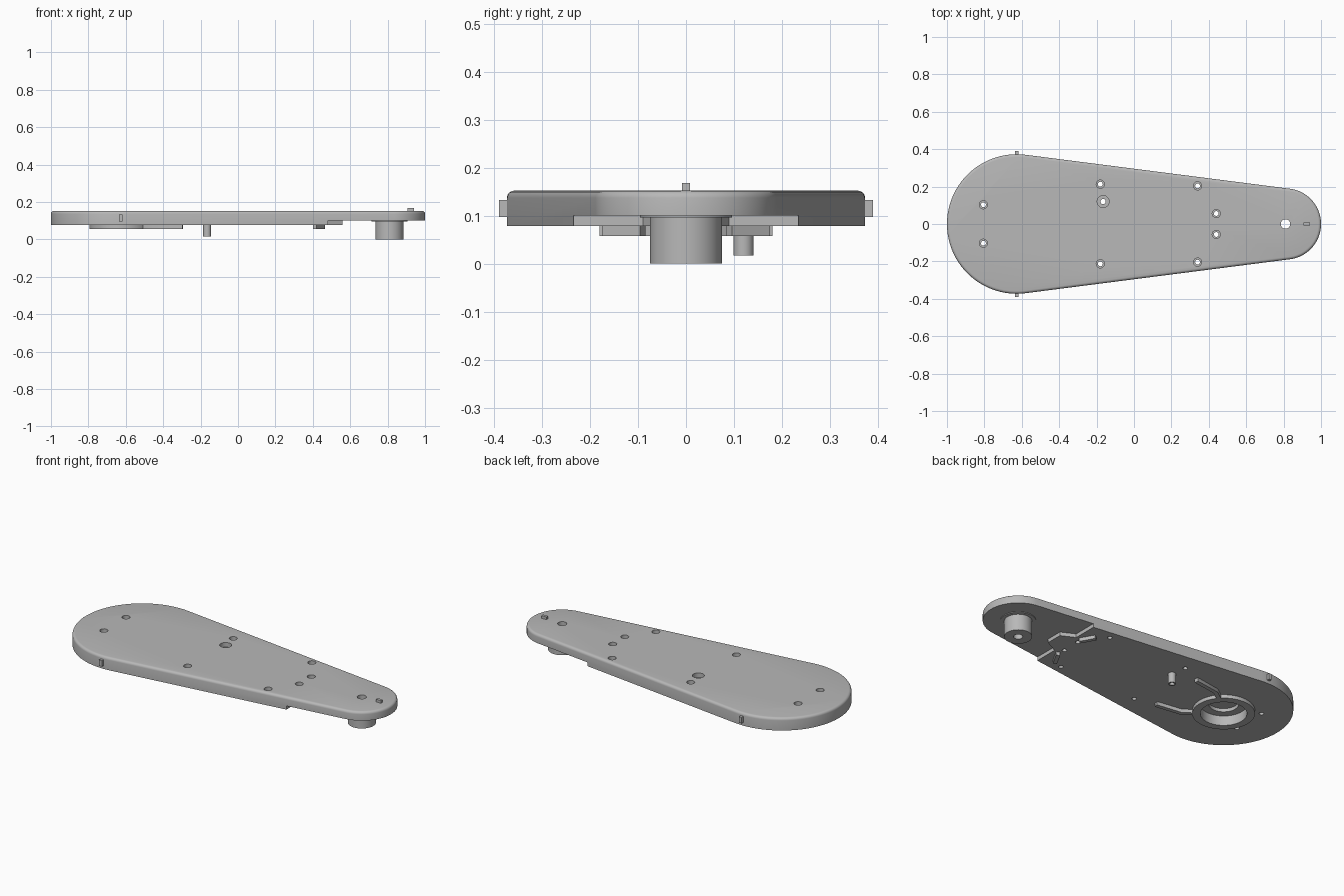
import bpy, bmesh, math
from mathutils import Vector

if "Cube" in bpy.data.objects:
    bpy.data.objects.remove(bpy.data.objects["Cube"])

grey = bpy.data.materials.new("plain grey")
grey.use_nodes = True
COLOUR = (0.48, 0.48, 0.48, 1)
grey.diffuse_color = COLOUR
grey.node_tree.nodes["Principled BSDF"].inputs["Base Color"].default_value = COLOUR

BIG, SMALL = (-0.627, 0.373), (0.81, 0.19)   # centre x and radius of each end
TOP, BOTTOM, THIN = 0.152, 0.078, 0.10       # plate levels


def prism(name, outline, z0, z1, round_top=0):
    """Extrude a counter-clockwise outline from z0 to z1."""
    bm = bmesh.new()
    base = bm.faces.new([bm.verts.new((x, y, z0)) for x, y in outline])
    result = bmesh.ops.extrude_face_region(bm, geom=[base], use_keep_orig=True)
    for v in result["geom"]:
        if isinstance(v, bmesh.types.BMVert):
            v.co.z = z1
    bmesh.ops.recalc_face_normals(bm, faces=bm.faces)
    if round_top:
        rim = [e for e in bm.edges if all(abs(v.co.z - z1) < 1e-5 for v in e.verts)]
        bmesh.ops.bevel(bm, geom=rim, offset=round_top, segments=4,
                        profile=0.5, affect='EDGES')
    mesh = bpy.data.meshes.new(name)
    bm.to_mesh(mesh)
    bm.free()
    mesh.materials.append(grey)
    obj = bpy.data.objects.new(name, mesh)
    bpy.context.collection.objects.link(obj)
    return obj


def arc(cx, cy, r, a0, a1, n):
    return [(cx + r * math.cos(a0 + (a1 - a0) * i / n),
             cy + r * math.sin(a0 + (a1 - a0) * i / n)) for i in range(n + 1)]


def disc(name, x, y, r, z0, z1, n=48):
    return prism(name, arc(x, y, r, 0, math.tau, n)[:-1], z0, z1)


def box(name, x0, x1, y0, y1, z0, z1):
    return prism(name, [(x0, y0), (x1, y0), (x1, y1), (x0, y1)], z0, z1)


def rib(name, points, width, z0, z1):
    """Bent bar of constant width along a path."""
    pts = [Vector(p) for p in points]
    left, right = [], []
    for i, p in enumerate(pts):
        dirs = [(b - a).normalized() for a, b in zip(pts, pts[1:])][max(i - 1, 0):i + 1]
        d = sum(dirs, Vector((0, 0))).normalized()
        side = Vector((-d.y, d.x)) * width / 2 / d.dot(dirs[0])
        left.append(p + side)
        right.append(p - side)
    return prism(name, [tuple(p) for p in right + left[::-1]], z0, z1)


def cut(target, cutter):
    cutter.hide_render = True
    mod = target.modifiers.new("cut", 'BOOLEAN')
    mod.operation, mod.solver, mod.object = 'DIFFERENCE', 'EXACT', cutter
    bpy.context.view_layer.objects.active = target
    bpy.ops.object.modifier_apply(modifier=mod.name)
    bpy.data.objects.remove(cutter)


# Tapered plate with rounded ends and a soft top rim
theta = math.acos((BIG[1] - SMALL[1]) / (SMALL[0] - BIG[0]))
outline = (arc(BIG[0], 0, BIG[1], theta, math.tau - theta, 64)
           + arc(SMALL[0], 0, SMALL[1], -theta, theta, 48))
plate = prism("plate", outline, BOTTOM, TOP, 0.015)

# Thinner narrow end, leaving a blunt tongue along the step
step = [(0.48, -0.09), (0.56, -0.05), (0.56, 0.05), (0.48, 0.09)]
cut(plate, prism("step_cutter", [(0.48, -0.5)] + step
                 + [(0.48, 0.5), (1.2, 0.5), (1.2, -0.5)], -0.1, THIN))

# Stepped circular pocket under the wide end
cut(plate, disc("pocket_cutter", BIG[0], 0, 0.125, 0, 0.115))
cut(plate, disc("pocket_centre_cutter", BIG[0], 0, 0.08, 0, 0.135))

# Counterbored screw holes in mirrored pairs
for x, y in [(-0.805, 0.103), (-0.18, 0.213), (0.34, 0.204), (0.44, 0.056)]:
    for s in (1, -1):
        cut(plate, disc("hole_cutter", x, s * y, 0.013, 0, 0.3, 20))
        cut(plate, disc("counterbore_cutter", x, s * y, 0.022, 0.125, 0.3, 24))

# Hollow post with its own counterbore
PX, PY = -0.165, 0.12
post = disc("hollow_post", PX, PY, 0.021, 0.017, BOTTOM, 28)
for part in (plate, post):
    cut(part, disc("post_bore_cutter", PX, PY, 0.014, -0.1, 0.3, 20))
cut(plate, disc("post_counterbore_cutter", PX, PY, 0.032, 0.125, 0.3, 28))

# Hub with collar and through bore at the narrow end
hub = disc("hub", SMALL[0], 0, 0.075, 0, THIN)
collar = disc("hub_collar", SMALL[0], 0, 0.096, 0.096, THIN)
for part in (plate, hub, collar):
    cut(part, disc("hub_bore_cutter", SMALL[0], 0, 0.025, -0.1, 0.3, 28))

# Ring around the pocket
ring = disc("pocket_ring", BIG[0], 0, 0.168, 0.057, BOTTOM, 64)
cut(ring, disc("ring_cutter", BIG[0], 0, 0.125, 0, 0.2))

# Bent arms, short ribs and edge tabs on both sides
for s, side in ((1, "back"), (-1, "front")):
    rib(side + "_arm", [(-0.52, s * 0.095), (-0.45, s * 0.145), (-0.295, s * 0.168)],
        0.024, 0.057, BOTTOM)
    rib(side + "_rib", [(0.455, s * 0.09), (0.41, s * 0.17)], 0.022, 0.057, BOTTOM)
    y0, y1 = sorted((s * 0.36, s * 0.389))
    box(side + "_tab", -0.636, -0.618, y0, y1, 0.097, 0.133)

# Pointer tab on top of the narrow end
box("top_tab", 0.907, 0.94, -0.008, 0.008, 0.14, 0.168)

# Smooth the curved walls, keep the edges crisp
bpy.ops.object.select_all(action='DESELECT')
for obj in bpy.context.scene.objects:
    if obj.type == 'MESH':
        obj.select_set(True)
        bpy.context.view_layer.objects.active = obj
bpy.ops.object.shade_smooth_by_angle(angle=math.radians(30))
